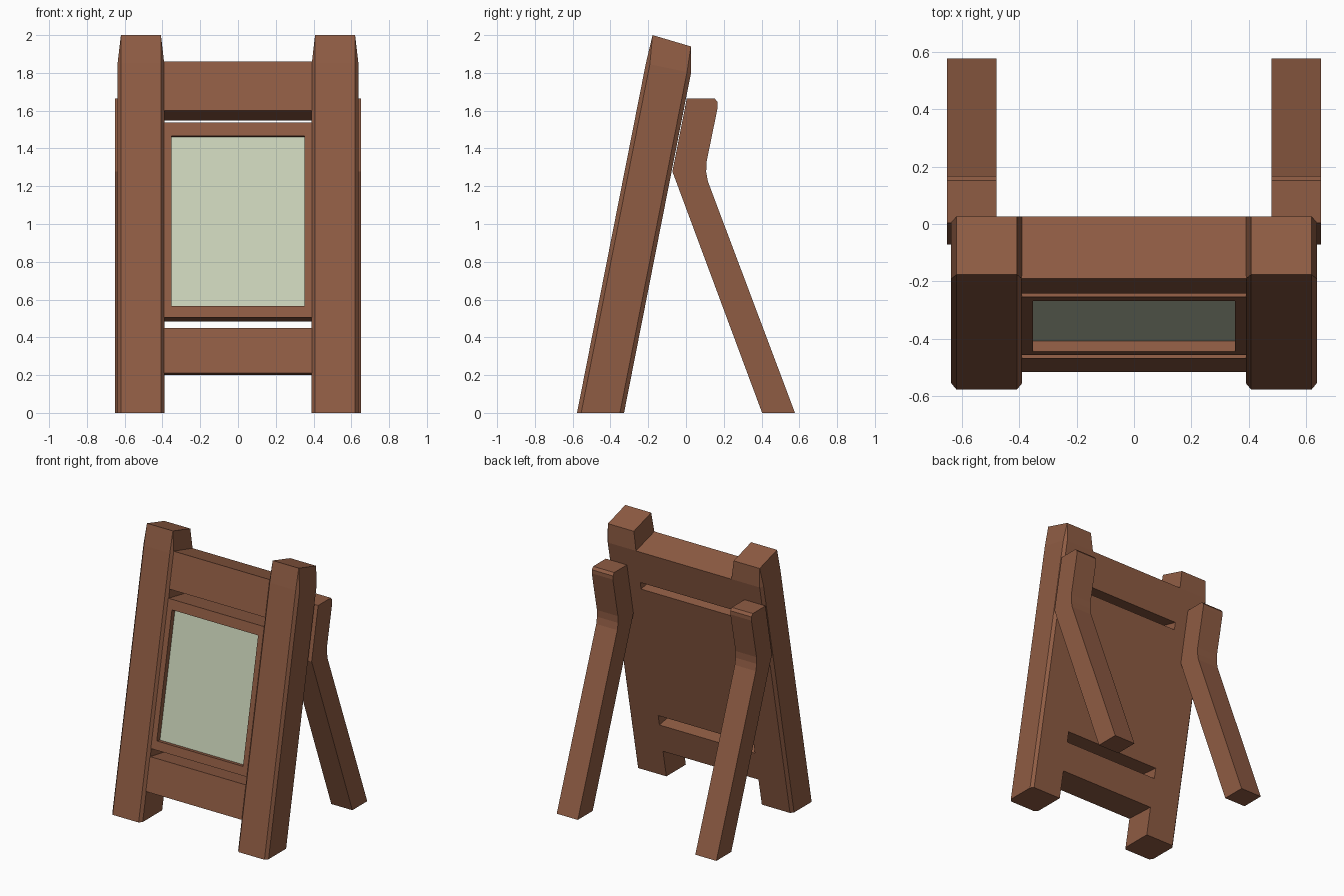
import bpy, bmesh
from mathutils import Vector

if "Cube" in bpy.data.objects:
    bpy.data.objects.remove(bpy.data.objects["Cube"])

SLOPE = 0.197      # backward lean of the board
FRONT = -0.577     # front of the posts at the ground
DEPTH = 0.249      # horizontal depth of the posts
RECESS = 0.02      # rails sit slightly behind the post fronts


def material(name, rgb):
    m = bpy.data.materials.new(name)
    m.diffuse_color = (*rgb, 1)
    m.use_nodes = True
    m.node_tree.nodes["Principled BSDF"].inputs["Base Color"].default_value = m.diffuse_color
    return m


wood = material("brown wood", (0.275, 0.107, 0.057))
pale = material("pale green board", (0.60, 0.66, 0.49))


def finish(bm, name, mats, mirror=False):
    bmesh.ops.remove_doubles(bm, verts=bm.verts, dist=1e-4)
    bmesh.ops.recalc_face_normals(bm, faces=bm.faces)
    me = bpy.data.meshes.new(name)
    bm.to_mesh(me)
    bm.free()
    ob = bpy.data.objects.new(name, me)
    for m in mats:
        me.materials.append(m)
    bpy.context.collection.objects.link(ob)
    if mirror:
        ob.modifiers.new("Mirror", 'MIRROR')
    return ob


def loft(rings):
    """Join rings of points with quads and cap both ends."""
    bm = bmesh.new()
    vs = [[bm.verts.new(p) for p in r] for r in rings]
    n = len(rings[0])
    for a, b in zip(vs, vs[1:]):
        for i in range(n):
            j = (i + 1) % n
            bm.faces.new((a[i], a[j], b[j], b[i]))
    bm.faces.new(vs[0])
    bm.faces.new(vs[-1])
    return bm


def prism(profile, x0, x1):
    return loft([[(x, y, z) for y, z in profile] for x in (x0, x1)])


def lean(z, t=0.0):
    """y of a point t behind the post front at height z."""
    return FRONT + SLOPE * z + t


def bar(top_f, top_b, bot_f, bot_b, half=0.395):
    """Crosswise bar, given front and back heights of its top and bottom."""
    prof = [(lean(top_f, RECESS), top_f), (lean(top_b, DEPTH), top_b),
            (lean(bot_b, DEPTH), bot_b), (lean(bot_f, RECESS), bot_f)]
    return prism(prof, -half, half)


# posts: chamfered section (x, depth), tapering to a plain rectangle on top
c = 0.022
section = [(0.39, c), (0.408, 0), (0.62, 0), (0.638, c),
           (0.638, DEPTH - c), (0.62, DEPTH), (0.39, DEPTH)]
foot = [(x, lean(0, t), 0) for x, t in section]
neck = []
for x, t in section:
    z = 1.85 - 0.2 * t
    neck.append((x, lean(z, t), z))
crown = []
for x, t in section:
    back = t > DEPTH / 2
    crown.append((0.408 if x < 0.5 else 0.62,
                  0.026 if back else -0.177, 1.94 if back else 2.0))
finish(loft([foot, neck, crown]), "front_posts", [wood], mirror=True)

# rails
finish(bar(1.86, 1.80, 1.60, 1.548), "top_rail", [wood])
finish(bar(0.45, 0.41, 0.21, 0.20), "bottom_rail", [wood])

# framed panel with a sunken pale face
bm = bar(1.537, 1.495, 0.505, 0.485)
bmesh.ops.recalc_face_normals(bm, faces=bm.faces)
face = min(bm.faces, key=lambda f: f.normal.y)
inward = -face.normal.copy()
bmesh.ops.inset_region(bm, faces=[face], thickness=0.04)
for v in face.verts:
    z = 1.467 if v.co.z > 1 else 0.567
    v.co = (0.352 if v.co.x > 0 else -0.352, lean(z, RECESS), z)
face = bmesh.ops.extrude_discrete_faces(bm, faces=[face])["faces"][0]
bmesh.ops.translate(bm, verts=face.verts, vec=Vector(inward) * 0.038)
face.material_index = 1
finish(bm, "framed_panel", [wood, pale])

# bent back legs
leg = [(0.403, 0), (0.577, 0), (0.116, 1.225), (0.107, 1.275), (0.108, 1.325),
       (0.168, 1.618), (0.168, 1.645), (0.152, 1.664), (0.004, 1.664),
       (-0.072, 1.278)]
finish(prism(leg, 0.48, 0.652), "back_legs", [wood], mirror=True)
